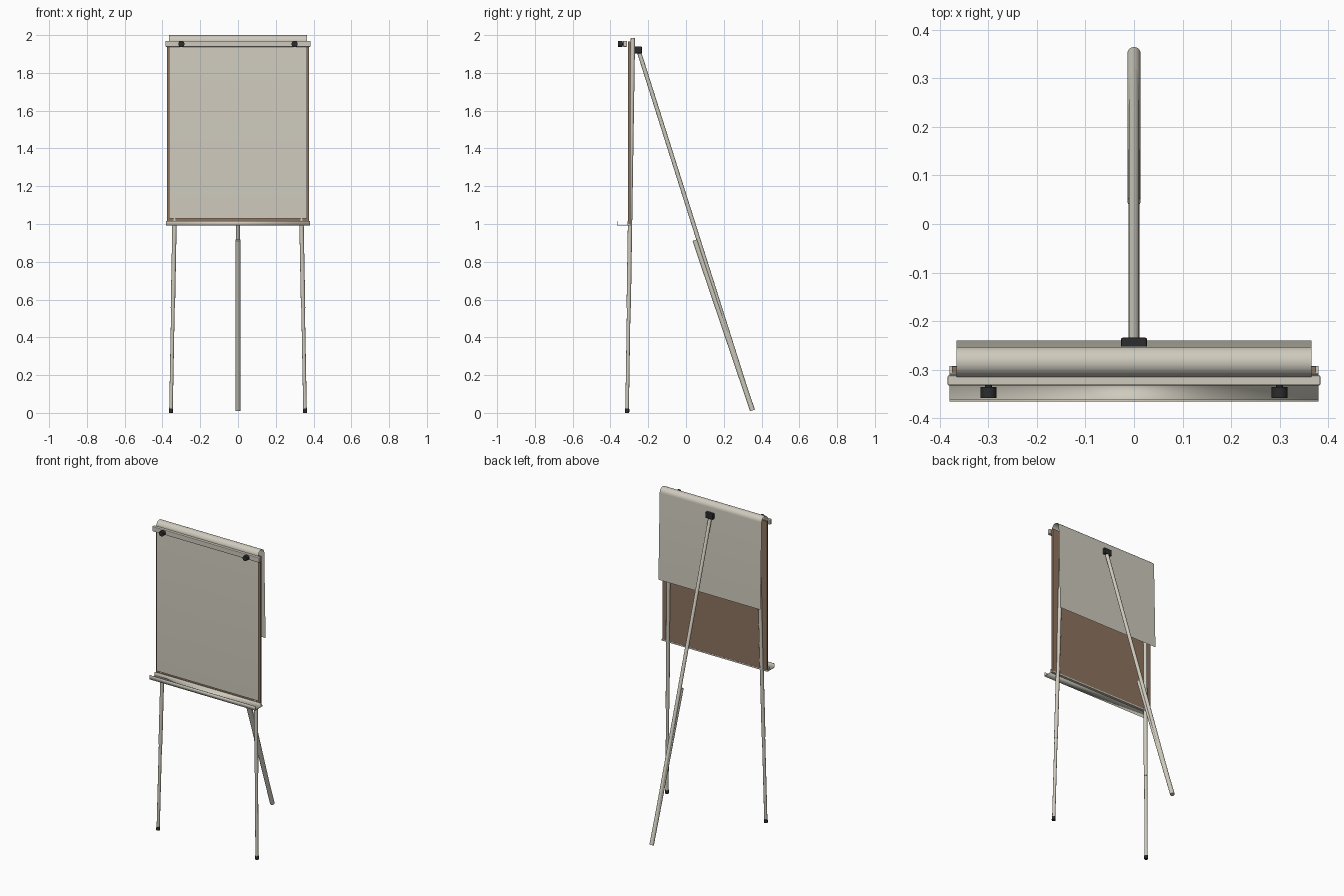
import bpy, bmesh, math
from mathutils import Vector

if "Cube" in bpy.data.objects:
    bpy.data.objects.remove(bpy.data.objects["Cube"])

def material(name, rgb):
    m = bpy.data.materials.new(name)
    m.diffuse_color = (*rgb, 1)
    m.use_nodes = True
    m.node_tree.nodes["Principled BSDF"].inputs["Base Color"].default_value = m.diffuse_color
    return m

CREAM = material("cream", (0.62, 0.59, 0.51))
BROWN = material("brown board", (0.27, 0.175, 0.115))
BLACK = material("black plastic", (0.025, 0.025, 0.025))

def finish(ob, name, mat, smooth=True):
    ob.name = name
    ob.data.materials.append(mat)
    if smooth:
        bpy.ops.object.select_all(action='DESELECT')
        ob.select_set(True)
        bpy.context.view_layer.objects.active = ob
        bpy.ops.object.shade_smooth_by_angle(angle=math.radians(35))
    return ob

def box(name, lo, hi, mat, bevel=0.0):
    lo, hi = Vector(lo), Vector(hi)
    bpy.ops.mesh.primitive_cube_add(size=1, location=(lo + hi) / 2)
    ob = bpy.context.object
    ob.scale = hi - lo
    bpy.ops.object.transform_apply(location=False, rotation=False, scale=True)
    if bevel:
        b = ob.modifiers.new("bevel", 'BEVEL')
        b.width, b.segments = bevel, 2
    return finish(ob, name, mat, False)

def tube(name, a, b, r, mat, sides=20):
    a, b = Vector(a), Vector(b)
    d = b - a
    bpy.ops.mesh.primitive_cylinder_add(vertices=sides, radius=r, depth=d.length,
                                        location=(a + b) / 2)
    ob = bpy.context.object
    ob.rotation_euler = d.to_track_quat('Z', 'X').to_euler()
    return finish(ob, name, mat)

def ribbon(name, profile, half, mat, thick=0.0):
    # sweep an open (y, z) profile along x
    bm = bmesh.new()
    rows = [[bm.verts.new((x, y, z)) for x in (-half, half)] for y, z in profile]
    for p, q in zip(rows, rows[1:]):
        bm.faces.new((p[0], p[1], q[1], q[0]))
    me = bpy.data.meshes.new(name)
    bm.to_mesh(me)
    bm.free()
    ob = bpy.data.objects.new(name, me)
    bpy.context.collection.objects.link(ob)
    if thick:
        s = ob.modifiers.new("thickness", 'SOLIDIFY')
        s.thickness, s.offset, s.use_even_offset = thick, 0, True
    return finish(ob, name, mat)

# board
box("board", (-0.375, -0.306, 1.0), (0.375, -0.294, 1.965), BROWN)

# paper sheet: front face, rolled over the top, hanging flap behind
R, cy, cz = 0.031, -0.284, 1.969
arc = [(cy - R * math.cos(t), cz + R * math.sin(t))
       for t in (math.pi * i / 16 for i in range(17))]
ribbon("paper", [(cy - R, 1.03)] + arc + [(-0.24, 1.41)], 0.366, CREAM)

# clamp bar and its knobs
box("clamp_bar", (-0.384, -0.333, 1.938), (0.384, -0.312, 1.97), CREAM, 0.003)
for x in (-0.3, 0.3):
    tube("knob", (x, -0.359, 1.953), (x, -0.336, 1.953), 0.0165, BLACK)
    tube("knob_stem", (x, -0.338, 1.953), (x, -0.33, 1.953), 0.007, BLACK, 12)

# tray with front and back lips
ribbon("tray", [(-0.364, 1.017), (-0.364, 0.993), (-0.309, 0.993), (-0.309, 1.017)],
       0.38, CREAM, 0.004)
box("tray_back", (-0.38, -0.309, 0.991), (0.38, -0.293, 1.0), CREAM)

# splayed front legs: upper tube, lower tube and foot
for s in (-1, 1):
    foot, top = Vector((s * 0.355, -0.312, 0)), Vector((s * 0.318, -0.281, 1.985))
    at = lambda t: foot.lerp(top, t)
    tube("front_leg_upper", at(0.28), top, 0.0115, CREAM)
    tube("front_leg_lower", at(0.008), at(0.29), 0.0095, CREAM)
    tube("front_foot", foot, at(0.011), 0.0115, BLACK)

# rear leg: slim upper tube and wider lower tube, with hinge block
tube("rear_leg_upper", (0, -0.25, 1.915), (0, 0.345, 0.035), 0.011, CREAM)
tube("rear_leg_lower", (0, 0.047, 0.915), (0, 0.352, 0.013), 0.0135, CREAM)
box("hinge_block", (-0.027, -0.272, 1.903), (0.027, -0.234, 1.941), BLACK, 0.004)
